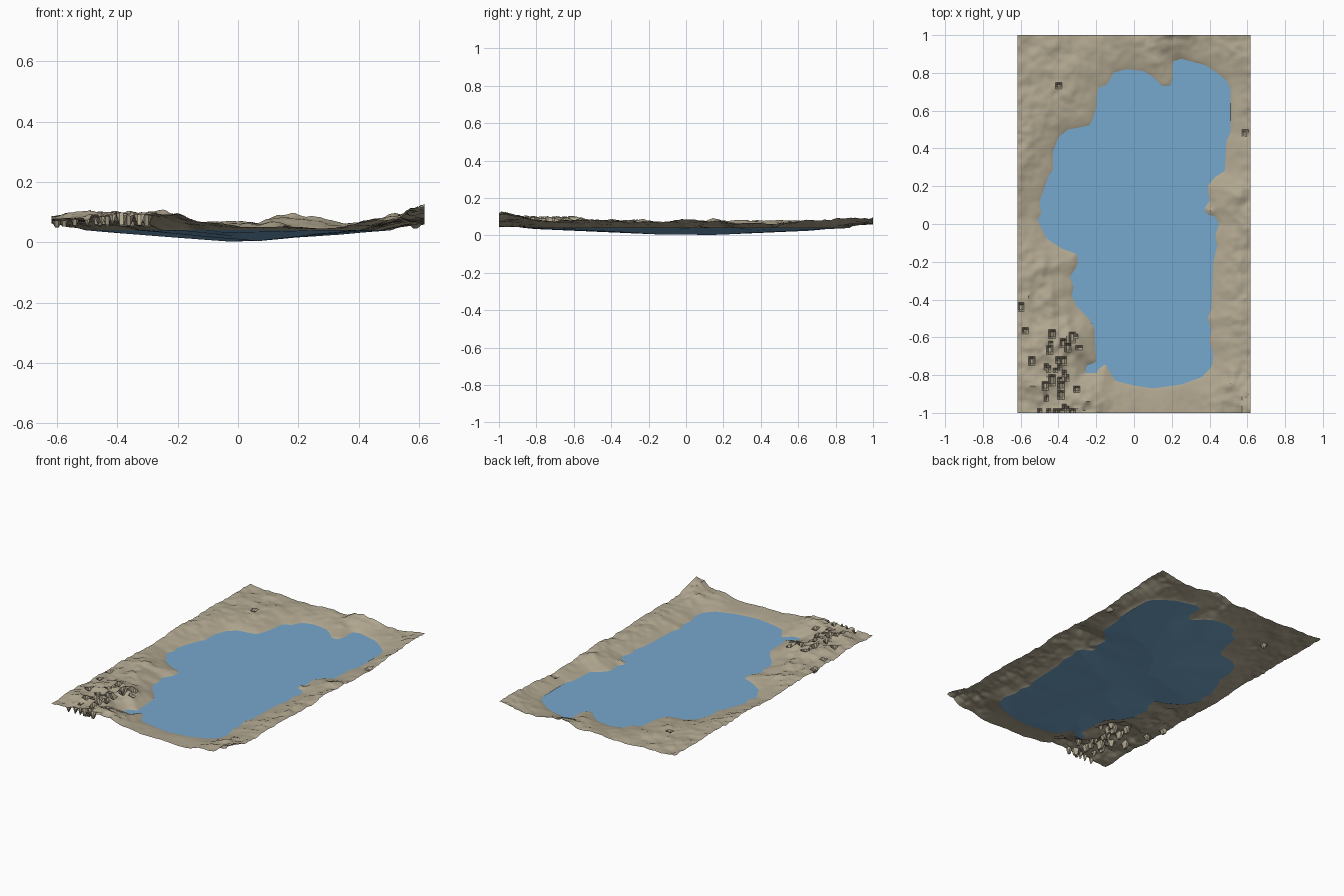
import bpy, bmesh, math, random
from mathutils import Vector, noise

if "Cube" in bpy.data.objects:
    bpy.data.objects.remove(bpy.data.objects["Cube"])

random.seed(4)
HX, HY, LEVEL = 0.618, 1.0, 0.04
NX, NY = 104, 168

# Shoreline, clockwise from the north-west bay
SHORE = [(-.11, .8), (-.04, .82), (.05, .81), (.1, .78), (.15, .73), (.19, .73), (.205, .77),
         (.205, .86), (.25, .875), (.38, .84), (.44, .8), (.49, .76), (.51, .72),
         (.51, .48), (.49, .44), (.48, .28), (.43, .25), (.39, .2), (.4, .12), (.37, .08),
         (.39, .05), (.43, .04), (.45, 0), (.43, -.06), (.44, -.12), (.42, -.2), (.41, -.45),
         (.39, -.5), (.41, -.56), (.4, -.62), (.42, -.7), (.41, -.76), (.36, -.81), (.25, -.85),
         (.1, -.87), (0, -.855), (-.1, -.83), (-.135, -.77), (-.15, -.74), (-.19, -.77),
         (-.2, -.79), (-.26, -.79), (-.25, -.75), (-.2, -.73), (-.21, -.55), (-.24, -.5),
         (-.3, -.44), (-.33, -.38), (-.32, -.33), (-.34, -.28), (-.3, -.22), (-.3, -.16),
         (-.38, -.13), (-.46, -.08), (-.51, .02), (-.49, .06), (-.5, .12), (-.45, .26),
         (-.43, .28), (-.43, .38), (-.4, .46), (-.35, .5), (-.24, .52), (-.22, .55),
         (-.2, .62), (-.19, .72), (-.14, .74)]
SEGMENTS = list(zip(SHORE, SHORE[1:] + SHORE[:1]))

# Hill heights above the water: x, y, height
HILLS = [(.62, -1, .08), (.5, -1, .035), (.3, -1, .006), (.05, -1, .01), (-.12, -1, .025),
         (-.25, -.97, .06), (-.45, -.93, .055), (-.62, -1, .035), (-.45, -.65, .055),
         (-.6, -.5, .035), (-.55, -.2, .035), (-.62, .1, .03), (-.6, .5, .038), (-.4, .7, .03),
         (-.6, 1, .03), (-.25, 1, .02), (0, 1, .025), (.2, 1, .052), (.4, 1, .022), (.62, 1, .045),
         (.62, .6, .045), (.62, .35, .024), (.6, .15, .04), (.6, -.1, .035), (.6, -.4, .038),
         (.62, -.7, .036)]

# Sunken holes: a cluster in the rocky south-west, a few elsewhere
PITS = [(random.gauss(-.4, .07), random.uniform(-1, -.55), random.uniform(.008, .02))
        for _ in range(34)]
PITS += [(x, -1, .014) for x in (-.5, -.45, -.39, -.33)]
PITS += [(-.6, -.44, .02), (-.4, .73, .015), (.59, .48, .018), (.41, .1, .02)]


def shore_distance(x, y):
    """Distance to the shoreline, positive on land and negative on water."""
    best, inside = 9.0, False
    for (ax, ay), (bx, by) in SEGMENTS:
        dx, dy = bx - ax, by - ay
        t = max(0, min(1, ((x - ax) * dx + (y - ay) * dy) / (dx * dx + dy * dy)))
        best = min(best, math.hypot(ax + t * dx - x, ay + t * dy - y))
        if (ay > y) != (by > y) and x < ax + (y - ay) * dx / dy:
            inside = not inside
    return -best if inside else best


def land_height(x, y, d):
    weights = [1 / ((x - a) ** 2 + (y - b) ** 2 + .002) ** 1.5 for a, b, h in HILLS]
    hill = sum(w * p[2] for w, p in zip(weights, HILLS)) / sum(weights)
    rise = min(1, max(0, d) / .14) ** .8
    rough = (noise.noise(Vector((x * 9, y * 9, 1))) * .35
             + noise.noise(Vector((x * 24, y * 24, 5))) * .22
             + noise.noise(Vector((x * 60, y * 60, 9))) * .1)
    z = hill * rise * (1 + rough)
    if any(abs(x - a) < r * .7 and abs(y - b) < r for a, b, r in PITS):
        z *= .3
    return LEVEL + max(z, .0)


def bed_height(x, y, d):
    cone = 1 - math.hypot((x - .03) / .55, (y - .03) / .98)
    cone = max(.02, min(cone * 1.08, 1))
    return LEVEL - LEVEL * min(cone, -d * 2.5 if d < 0 else 0)


def make_sheet(name, source, on_land, height, material, flip=False):
    bm = source.copy()
    layer = bm.verts.layers.float["shore"]
    drop = [f for f in bm.faces if (sum(v[layer] for v in f.verts) > 0) != on_land]
    bmesh.ops.delete(bm, geom=drop, context='FACES')
    for v in bm.verts:
        v.co.z = height(v.co.x, v.co.y, v[layer])
    if flip:
        bmesh.ops.reverse_faces(bm, faces=bm.faces[:])
    bm.verts.layers.float.remove(layer)
    mesh = bpy.data.meshes.new(name)
    bm.to_mesh(mesh)
    bm.free()
    mesh.materials.append(material)
    obj = bpy.data.objects.new(name, mesh)
    bpy.context.collection.objects.link(obj)
    bpy.ops.object.select_all(action='DESELECT')
    obj.select_set(True)
    bpy.context.view_layer.objects.active = obj
    bpy.ops.object.shade_smooth_by_angle(angle=math.radians(35))
    return obj


def colour(name, rgb):
    mat = bpy.data.materials.new(name)
    mat.diffuse_color = (*rgb, 1)
    mat.use_nodes = True
    mat.node_tree.nodes["Principled BSDF"].inputs["Base Color"].default_value = mat.diffuse_color
    return mat


sand = colour("sand", (.445, .392, .283))
blue = colour("water_blue", (.181, .392, .610))

# Shared grid, cut along the shoreline
grid = bmesh.new()
bmesh.ops.create_grid(grid, x_segments=NX, y_segments=NY, size=1)
shore = grid.verts.layers.float.new("shore")
for v in grid.verts:
    v.co.x *= HX
    v.co.y *= HY
    d = shore_distance(v.co.x, v.co.y)
    v[shore] = d if abs(d) > 1e-4 else 1e-4
cuts = []
for e in grid.edges[:]:
    a, b = e.verts
    da, db = a[shore], b[shore]
    if da * db < 0:
        new_vert = bmesh.utils.edge_split(e, a, da / (da - db))[1]
        new_vert[shore] = 0
        cuts.append(new_vert)
bmesh.ops.connect_verts(grid, verts=cuts)

# Land, flat water surface and the rounded lake bed beneath it
make_sheet("land", grid, True, land_height, sand)
make_sheet("water_surface", grid, False, lambda x, y, d: LEVEL, blue)
make_sheet("lake_bed", grid, False, bed_height, blue, flip=True)
grid.free()
